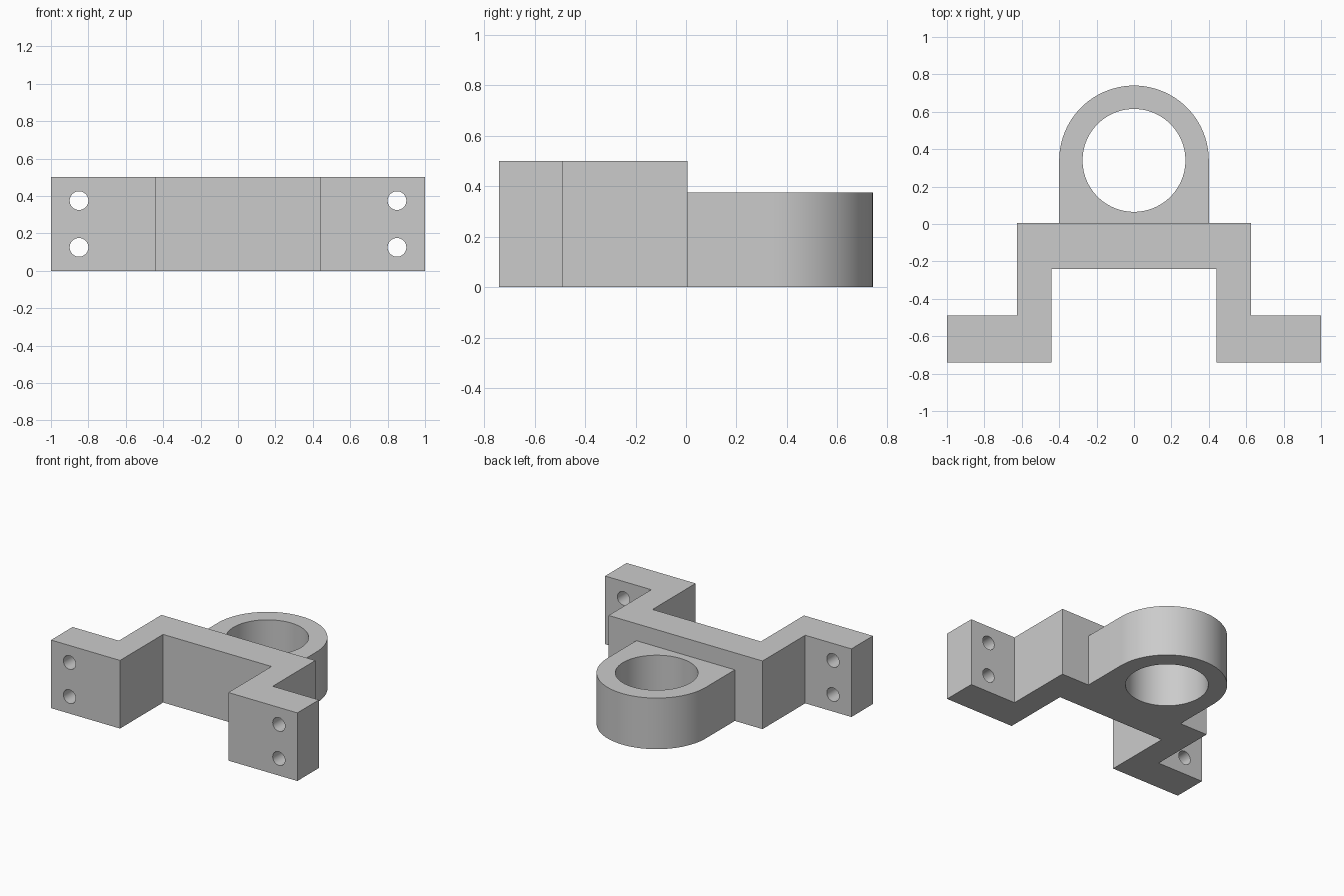
import bpy, bmesh
from math import pi, cos, sin, radians
from mathutils import Matrix, Vector

cube = bpy.data.objects.get("Cube")
if cube:
    bpy.data.objects.remove(cube, do_unlink=True)

grey = bpy.data.materials.new("plain grey")
grey.use_nodes = True
colour = (0.6, 0.6, 0.6, 1)
grey.diffuse_color = colour
grey.node_tree.nodes["Principled BSDF"].inputs["Base Color"].default_value = colour

HEIGHT, RING_HEIGHT = 0.5, 0.375
BACK, RING_Y, RING_R, BORE_R = 0.005, 0.34, 0.4, 0.275


def make_object(name, bm):
    bmesh.ops.recalc_face_normals(bm, faces=bm.faces)
    mesh = bpy.data.meshes.new(name)
    bm.to_mesh(mesh)
    bm.free()
    mesh.materials.append(grey)
    obj = bpy.data.objects.new(name, mesh)
    bpy.context.collection.objects.link(obj)
    return obj


def extrude_profile(name, points, height):
    bm = bmesh.new()
    face = bm.faces.new([bm.verts.new((x, y, 0)) for x, y in points])
    top = bmesh.ops.extrude_face_region(bm, geom=[face])["geom"]
    verts = [v for v in top if isinstance(v, bmesh.types.BMVert)]
    bmesh.ops.translate(bm, verts=verts, vec=(0, 0, height))
    return make_object(name, bm)


def cylinder(name, radius, depth, segments, matrix):
    bm = bmesh.new()
    bmesh.ops.create_cone(bm, cap_ends=True, segments=segments, radius1=radius,
                          radius2=radius, depth=depth, matrix=matrix)
    return make_object(name, bm)


def combine(target, tool, operation):
    # Apply a boolean, then discard the tool object
    tool.hide_render = True
    mod = target.modifiers.new(operation.lower(), "BOOLEAN")
    mod.operation, mod.object, mod.solver = operation, tool, "EXACT"
    bpy.context.view_layer.objects.active = target
    bpy.ops.object.modifier_apply(modifier=mod.name)
    bpy.data.objects.remove(tool, do_unlink=True)


# Stepped bracket: right half of the outline, mirrored
half = [(0.44, -0.24), (0.44, -0.74), (1, -0.74), (1, -0.49), (0.625, -0.49), (0.625, BACK)]
outline = half + [(-x, y) for x, y in reversed(half)]
bracket = extrude_profile("mounting_bracket", outline, HEIGHT)

# Round-ended lug, rooted inside the bracket so the union is seamless
arc = [(RING_R * cos(pi * i / 48), RING_Y + RING_R * sin(pi * i / 48)) for i in range(49)]
lug = extrude_profile("ring_lug", [(-RING_R, -0.1), (RING_R, -0.1)] + arc, RING_HEIGHT)
combine(bracket, lug, "UNION")

# Vertical bore through the lug
bore = cylinder("bore_cutter", BORE_R, 2, 96, Matrix.Translation((0, RING_Y, 0)))
combine(bracket, bore, "DIFFERENCE")

# Two bolt holes in each flange
for x in (-0.85, 0.85):
    for z in (0.125, 0.375):
        place = Matrix.Translation((x, -0.62, z)) @ Matrix.Rotation(pi / 2, 4, "X")
        combine(bracket, cylinder("bolt_hole_cutter", 0.05, 1, 40, place), "DIFFERENCE")

bpy.ops.object.select_all(action="DESELECT")
bracket.select_set(True)
bpy.context.view_layer.objects.active = bracket
bpy.ops.object.shade_smooth_by_angle(angle=radians(30))
